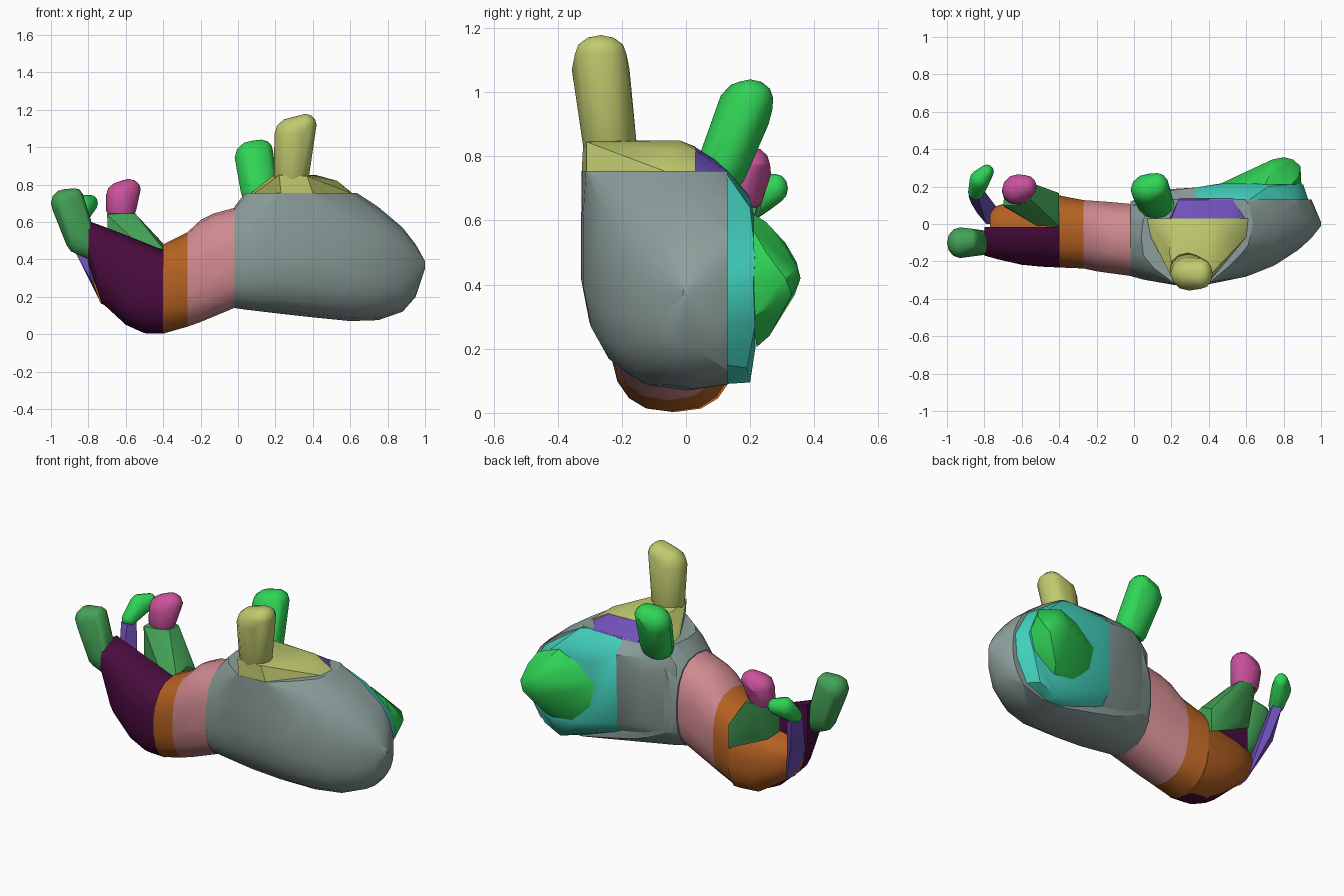
import bpy, bmesh, math
from mathutils import Vector

cube = bpy.data.objects.get("Cube")
if cube:
    bpy.data.objects.remove(cube, do_unlink=True)


def material(name, rgb):
    lin = [((c / 255 + 0.055) / 1.055) ** 2.4 for c in rgb] + [1.0]
    m = bpy.data.materials.new(name)
    m.use_nodes = True
    m.diffuse_color = lin
    m.node_tree.nodes["Principled BSDF"].inputs["Base Color"].default_value = lin
    return m


GREY = material("slate grey", (140, 159, 156))
PINK = material("dusty pink", (208, 138, 144))
ORANGE = material("burnt orange", (180, 97, 34))
PLUM = material("dark plum", (74, 12, 62))
GREEN = material("leaf green", (67, 162, 86))
MAGENTA = material("magenta", (202, 82, 157))
BRIGHT = material("bright green", (48, 212, 86))
VIOLET = material("violet", (113, 82, 188))
TEAL = material("turquoise", (68, 212, 192))
OLIVE = material("olive yellow", (192, 202, 110))


def ring(x, y0, y1, z0, z1, power=2.5, n=18):
    """Rounded cross-section across the x axis."""
    pts = []
    for i in range(n):
        a = math.tau * (i + 0.5) / n
        c, s = math.cos(a), math.sin(a)
        pts.append((x,
                    (y0 + y1) / 2 + (y1 - y0) / 2 * math.copysign(abs(c) ** (2 / power), c),
                    (z0 + z1) / 2 + (z1 - z0) / 2 * math.copysign(abs(s) ** (2 / power), s)))
    return pts


def rings(stations, power=2.5):
    return [p for s in stations for p in ring(*s, power=power)]


def ball(x, y, z, rx, ry, rz):
    """Coarse ellipsoid of points, used to round off limbs."""
    pts = [(x, y, z + rz), (x, y, z - rz)]
    for lat in (-60, -30, 0, 30, 60):
        for i in range(12):
            a, b = math.tau * i / 12, math.radians(lat)
            pts.append((x + rx * math.cos(a) * math.cos(b),
                        y + ry * math.sin(a) * math.cos(b), z + rz * math.sin(b)))
    return pts


def balls(items):
    return [p for b in items for p in ball(*b)]


def hull(name, mat, pts, clips=()):
    """Convex part; each clip plane removes the side its normal points to."""
    bm = bmesh.new()
    for p in pts:
        bm.verts.new(p)
    res = bmesh.ops.convex_hull(bm, input=bm.verts)
    junk = {g for g in res["geom_interior"] + res["geom_unused"]
            if isinstance(g, bmesh.types.BMVert)}
    bmesh.ops.delete(bm, geom=list(junk), context='VERTS')
    for co, no in clips:
        r = bmesh.ops.bisect_plane(bm, geom=bm.verts[:] + bm.edges[:] + bm.faces[:],
                                   plane_co=co, plane_no=no, clear_outer=True)
        edges = [g for g in r["geom_cut"] if isinstance(g, bmesh.types.BMEdge)]
        if edges:
            bmesh.ops.holes_fill(bm, edges=edges, sides=0)
    bmesh.ops.recalc_face_normals(bm, faces=bm.faces)
    me = bpy.data.meshes.new(name)
    bm.to_mesh(me)
    bm.free()
    me.materials.append(mat)
    ob = bpy.data.objects.new(name, me)
    bpy.context.collection.objects.link(ob)
    bpy.ops.object.select_all(action='DESELECT')
    ob.select_set(True)
    bpy.context.view_layer.objects.active = ob
    bpy.ops.object.shade_smooth_by_angle(angle=math.radians(32))


X, Y, Z = Vector((1, 0, 0)), Vector((0, 1, 0)), Vector((0, 0, 1))

# Chest and head mass, cut flat on top and behind, with square front shoulder corners
hull("chest", GREY, rings([
    (-0.02, -0.28, 0.12, 0.14, 0.68), (0.05, -0.30, 0.16, 0.13, 0.77),
    (0.22, -0.33, 0.20, 0.11, 0.92), (0.40, -0.325, 0.24, 0.09, 0.91),
    (0.60, -0.285, 0.29, 0.07, 0.77), (0.75, -0.225, 0.28, 0.075, 0.68),
    (0.88, -0.14, 0.24, 0.12, 0.57), (0.95, -0.075, 0.13, 0.20, 0.48),
    (1.00, -0.01, 0.01, 0.35, 0.39)]) + [(0.23, -0.325, 0.76), (0.40, -0.312, 0.76)],
    clips=[(Z * 0.755, Z), (Y * 0.13, Y)])
hull("chest_rear", GREY, [
    (-0.01, 0.10, 0.25), (-0.01, 0.10, 0.66), (0.07, 0.10, 0.755), (0.33, 0.10, 0.755),
    (0.33, 0.10, 0.16), (0.07, 0.09, 0.20), (0.33, 0.13, 0.755), (0.12, 0.13, 0.755),
    (0.33, 0.13, 0.20), (0.33, 0.185, 0.26), (0.33, 0.195, 0.68), (0.17, 0.185, 0.60),
    (0.18, 0.175, 0.32), (0.15, 0.175, 0.70)])

# Turquoise slab on the back
hull("back_plate", TEAL, [
    (0.33, 0.12, 0.19), (0.33, 0.12, 0.755), (0.60, 0.12, 0.755), (0.85, 0.12, 0.58),
    (0.935, 0.12, 0.42), (0.925, 0.12, 0.28), (0.86, 0.12, 0.15), (0.72, 0.12, 0.09),
    (0.60, 0.12, 0.095), (0.33, 0.185, 0.26), (0.33, 0.195, 0.68), (0.55, 0.13, 0.755),
    (0.52, 0.20, 0.67), (0.72, 0.20, 0.64), (0.47, 0.216, 0.60), (0.72, 0.216, 0.60),
    (0.87, 0.215, 0.50), (0.905, 0.21, 0.40), (0.87, 0.215, 0.27), (0.75, 0.216, 0.20),
    (0.60, 0.216, 0.21), (0.45, 0.215, 0.35), (0.70, 0.20, 0.095), (0.81, 0.19, 0.14)])

# Shoulder cap and its rear corner
hull("shoulder_cap", OLIVE, [
    (0.07, 0.03, 0.755), (0.61, 0.03, 0.755), (0.60, -0.07, 0.755), (0.40, -0.31, 0.755),
    (0.23, -0.325, 0.755), (0.09, -0.07, 0.755), (0.19, 0.03, 0.83), (0.50, 0.03, 0.82),
    (0.20, -0.02, 0.85), (0.42, -0.02, 0.85), (0.22, -0.32, 0.85), (0.37, -0.31, 0.845),
    (0.19, -0.15, 0.85), (0.53, -0.06, 0.82)])
hull("shoulder_corner", VIOLET, [
    (0.19, 0.03, 0.75), (0.60, 0.03, 0.75), (0.53, 0.135, 0.75), (0.24, 0.135, 0.75),
    (0.20, 0.03, 0.828), (0.50, 0.03, 0.818), (0.30, 0.09, 0.79)])

# Raised front limb
hull("front_limb", OLIVE, balls([
    (0.285, -0.238, 0.84, 0.094, 0.084, 0.06), (0.295, -0.266, 1.07, 0.10, 0.09, 0.09),
    (0.36, -0.266, 1.12, 0.06, 0.08, 0.058)]), clips=[(Z * 0.80, -Z)])

# Raised rear limb
hull("rear_limb", BRIGHT, balls([
    (0.115, 0.11, 0.76, 0.10, 0.08, 0.08), (0.08, 0.183, 0.945, 0.098, 0.086, 0.09),
    (0.125, 0.20, 0.98, 0.062, 0.072, 0.06)]), clips=[(Z * 0.70, -Z)])

# Pointed lump on the back
hull("back_lump", BRIGHT, [
    (0.45, 0.21, 0.47), (0.48, 0.21, 0.33), (0.57, 0.21, 0.58), (0.70, 0.21, 0.62),
    (0.84, 0.21, 0.57), (0.895, 0.21, 0.42), (0.87, 0.21, 0.30), (0.74, 0.22, 0.205),
    (0.61, 0.22, 0.22), (0.72, 0.25, 0.595), (0.74, 0.31, 0.53), (0.88, 0.25, 0.50),
    (0.89, 0.31, 0.42), (0.85, 0.345, 0.45), (0.74, 0.345, 0.47), (0.80, 0.357, 0.42),
    (0.75, 0.34, 0.37), (0.86, 0.33, 0.37), (0.76, 0.26, 0.24), (0.87, 0.26, 0.33)])

# Waist and hips
hull("waist", PINK, rings([
    (-0.27, -0.24, 0.13, 0.04, 0.545), (-0.20, -0.255, 0.125, 0.065, 0.61),
    (-0.13, -0.265, 0.12, 0.095, 0.645), (-0.02, -0.28, 0.11, 0.14, 0.675)]))
hull("hip_band", ORANGE, rings([
    (-0.27, -0.24, 0.13, 0.04, 0.545), (-0.40, -0.235, 0.155, 0.003, 0.48)]))
hull("hip_rear", ORANGE, rings([
    (-0.39, -0.22, 0.155, 0.003, 0.44), (-0.52, -0.20, 0.15, 0.015, 0.41),
    (-0.64, -0.16, 0.13, 0.095, 0.39), (-0.74, -0.12, 0.095, 0.175, 0.37),
    (-0.77, -0.08, 0.06, 0.26, 0.35)]), clips=[(Y * -0.03, -Y)])

# Front thigh and foot
hull("front_thigh", PLUM, rings([
    (-0.40, -0.235, 0.15, 0.003, 0.45), (-0.50, -0.23, 0.14, 0.005, 0.49),
    (-0.60, -0.22, 0.12, 0.05, 0.53), (-0.73, -0.19, 0.09, 0.17, 0.58),
    (-0.80, -0.17, 0.07, 0.38, 0.605)]), clips=[(Y * -0.015, Y)])
hull("front_foot", GREEN, balls([
    (-0.80, -0.10, 0.495, 0.04, 0.065, 0.095), (-0.86, -0.10, 0.52, 0.065, 0.07, 0.09),
    (-0.93, -0.10, 0.70, 0.07, 0.082, 0.075), (-0.87, -0.09, 0.725, 0.045, 0.065, 0.055)]),
    clips=[(X * -0.785, X)])

# Rear thigh and foot
hull("rear_thigh", GREEN, [
    (-0.40, -0.015, 0.455), (-0.40, 0.165, 0.44), (-0.40, 0.08, 0.485), (-0.40, 0.165, 0.30),
    (-0.52, -0.01, 0.47), (-0.56, 0.19, 0.42), (-0.66, 0.16, 0.42), (-0.69, 0.09, 0.45),
    (-0.70, 0.10, 0.64), (-0.69, 0.18, 0.65), (-0.63, 0.235, 0.65), (-0.55, 0.22, 0.64),
    (-0.55, 0.13, 0.645), (-0.62, 0.10, 0.645), (-0.53, 0.20, 0.58)])
hull("rear_foot", MAGENTA, balls([
    (-0.625, 0.17, 0.66, 0.08, 0.068, 0.05), (-0.625, 0.185, 0.745, 0.08, 0.08, 0.07),
    (-0.585, 0.20, 0.775, 0.065, 0.062, 0.055)]), clips=[(Z * 0.635, -Z)])

# Thin tail and its curled tip
hull("tail", VIOLET, [
    (-0.73, 0.0, 0.16), (-0.72, 0.07, 0.16), (-0.79, 0.0, 0.30), (-0.75, 0.10, 0.30),
    (-0.84, 0.06, 0.38), (-0.87, 0.11, 0.44), (-0.81, 0.16, 0.42), (-0.885, 0.15, 0.60),
    (-0.83, 0.13, 0.61), (-0.81, 0.19, 0.61), (-0.85, 0.21, 0.59)])
hull("tail_tip", BRIGHT, balls([
    (-0.845, 0.17, 0.62, 0.042, 0.042, 0.04), (-0.825, 0.235, 0.685, 0.054, 0.054, 0.06),
    (-0.787, 0.28, 0.70, 0.038, 0.038, 0.045)]))
